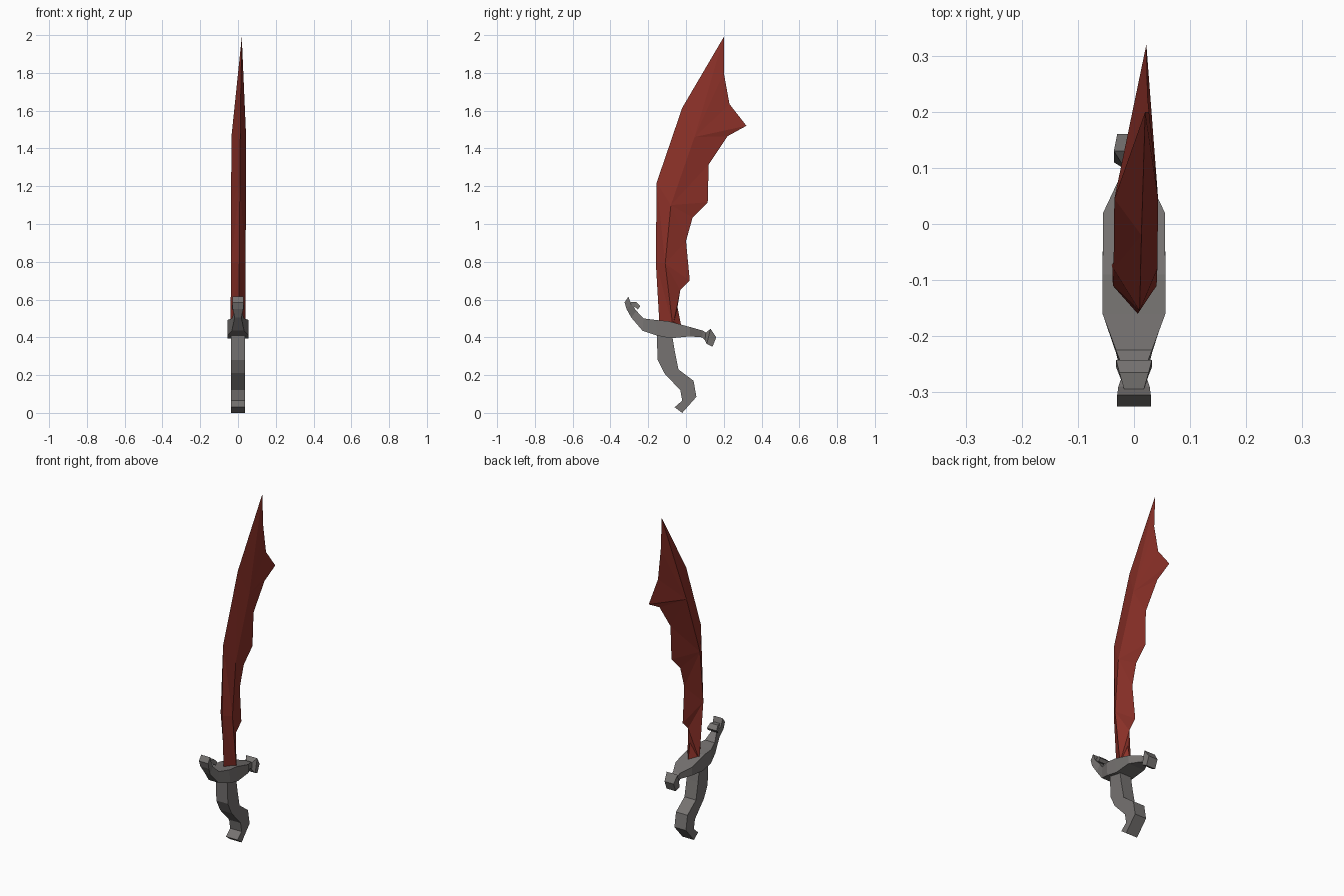
import bpy, bmesh

cube = bpy.data.objects.get("Cube")
if cube:
    bpy.data.objects.remove(cube, do_unlink=True)


def material(name, rgb):
    m = bpy.data.materials.new(name)
    m.use_nodes = True
    m.diffuse_color = (*rgb, 1)
    m.node_tree.nodes["Principled BSDF"].inputs["Base Color"].default_value = (*rgb, 1)
    return m


red = material("blade red", (0.26, 0.03, 0.021))
grey = material("hilt grey", (0.18, 0.17, 0.165))


def finish(name, bm, mat):
    bmesh.ops.recalc_face_normals(bm, faces=bm.faces)
    mesh = bpy.data.meshes.new(name)
    bm.to_mesh(mesh)
    bm.free()
    mesh.materials.append(mat)
    obj = bpy.data.objects.new(name, mesh)
    bpy.context.collection.objects.link(obj)
    return obj


def loft(name, sections, mat):
    """Boxy bar through sections (y, z of one edge, y, z of the other, half width)."""
    bm = bmesh.new()
    rings = []
    for y1, z1, y2, z2, w in sections:
        rings.append([bm.verts.new(p) for p in
                      ((-w, y1, z1), (w, y1, z1), (w, y2, z2), (-w, y2, z2))])
    for a, b in zip(rings, rings[1:]):
        for i in range(4):
            j = (i + 1) % 4
            bm.faces.new((a[i], a[j], b[j], b[i]))
    bm.faces.new(rings[0])
    bm.faces.new(rings[-1])
    return finish(name, bm, mat)


# Blade: sharp front edge, scalloped back edge and a raised ridge on each side
front = [(-.14, .46), (-.16, .80), (-.155, 1.22), (-.02, 1.615)]
ridge = [(-.07, .46), (-.11, .79), (-.08, 1.10), (.045, 1.46)]
# each back point also names the ridge point it is joined to
back = [(-.025, .46, 0), (-.045, .56, 0), (-.03, .65, 1), (.02, .70, 1),
        (0, .91, 2), (.035, 1.035, 2), (.115, 1.115, 2), (.12, 1.315, 3),
        (.22, 1.465, 3), (.32, 1.52, 3), (.23, 1.635, 3), (.20, 1.80, 3)]
bm = bmesh.new()
tip = bm.verts.new((.02, .20, 1.99))
F = [bm.verts.new((.004 + .008 * (z - .46), y, z)) for y, z in front]
B = [bm.verts.new((.004 + .017 * (z - .46), y, z)) for y, z, r in back]
for side in (-1, 1):
    R = [bm.verts.new((side * .039 + .004 * (z - .46), y, z)) for y, z in ridge]
    for i in range(3):
        bm.faces.new((F[i], F[i + 1], R[i]))
        bm.faces.new((F[i + 1], R[i + 1], R[i]))
    bm.faces.new((F[3], tip, R[3]))
    for i in range(len(B) - 1):
        r, s = back[i][2], back[i + 1][2]
        bm.faces.new((R[r], B[i], B[i + 1]))
        if r != s:
            bm.faces.new((R[r], R[s], B[i + 1]))
    bm.faces.new((R[3], B[-1], tip))
    bm.faces.new((F[0], R[0], B[0]))
finish("blade", bm, red)

# Curved grip with a hooked pommel
w = .038
loft("grip", [(-.155, .42, -.075, .42, w), (-.15, .28, -.06, .33, w),
              (-.115, .21, -.04, .23, w), (-.03, .12, .04, .17, w),
              (-.02, .065, .055, .085, w), (-.06, .03, -.02, 0, w)], grey)

# Crossguard sweeping up at the front and down at the back
loft("guard", [(-.305, .615, -.325, .585, .03), (-.29, .575, -.315, .55, .028),
               (-.262, .54, -.29, .505, .018), (-.225, .50, -.23, .435, .032),
               (-.16, .492, -.155, .41, .056), (-.09, .485, -.08, .395, .056),
               (.02, .455, .02, .405, .055), (.09, .435, .085, .40, .022),
               (.105, .425, .10, .385, .02), (.13, .445, .11, .365, .036),
               (.16, .40, .14, .35, .03)], grey)

# Small crosspiece on the inside of the front arm
loft("guard_barb", [(-.30, .585, -.295, .555, .016), (-.265, .588, -.27, .56, .026),
                    (-.242, .565, -.255, .548, .032)], grey)
